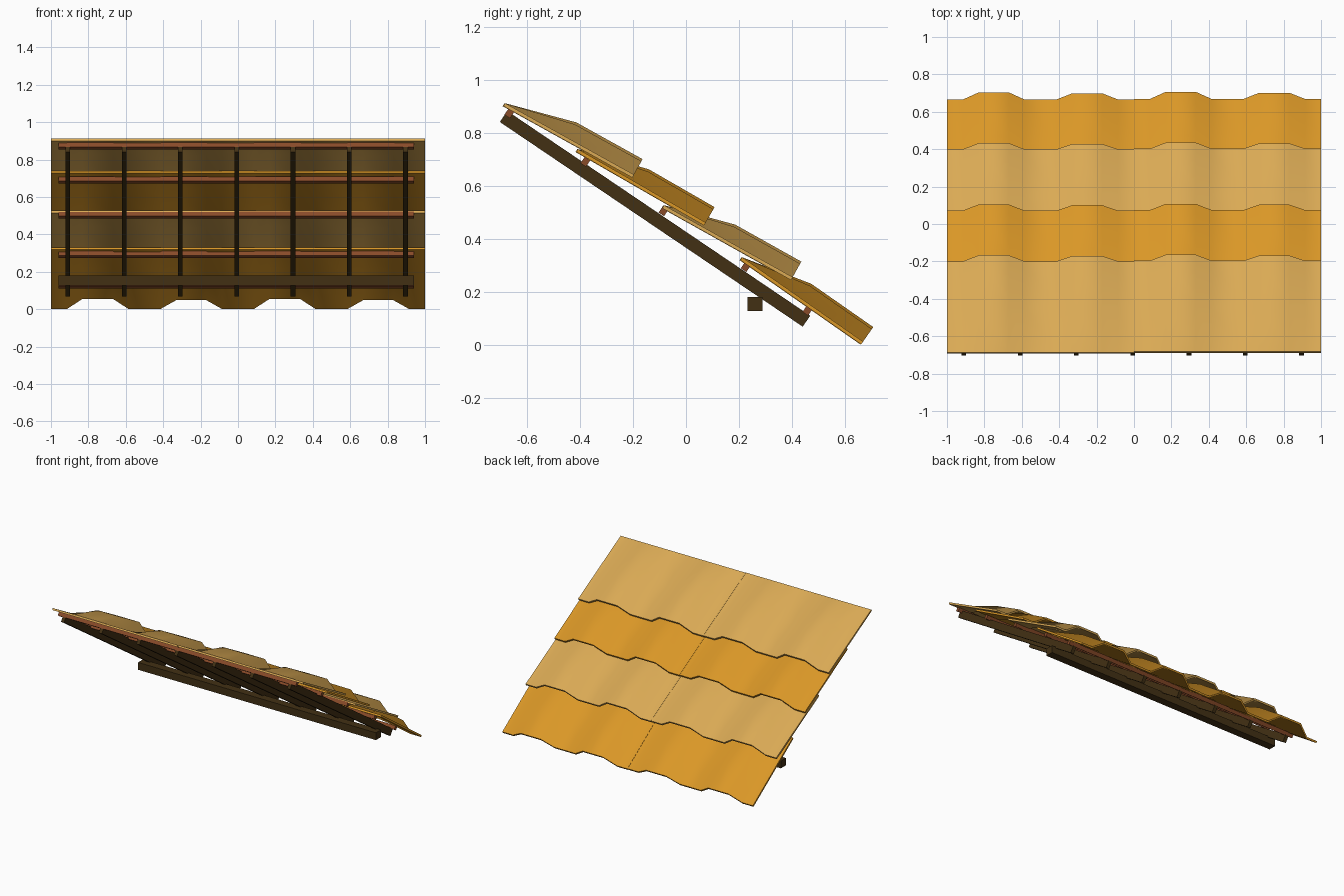
import bpy
import bmesh
from math import radians
from mathutils import Matrix

cube = bpy.data.objects.get("Cube")
if cube:
    bpy.data.objects.remove(cube, do_unlink=True)


def material(name, rgb):
    mat = bpy.data.materials.new(name)
    mat.use_nodes = True
    mat.diffuse_color = (*rgb, 1)
    mat.node_tree.nodes["Principled BSDF"].inputs["Base Color"].default_value = (*rgb, 1)
    return mat


TAN = material("tan tile", (0.70, 0.40, 0.09))
ORANGE = material("orange tile", (0.70, 0.31, 0.02))
DARK = material("dark timber", (0.055, 0.03, 0.007))
RED = material("red brown timber", (0.25, 0.07, 0.022))


def add_object(name, bm, mat, location, slope):
    bmesh.ops.recalc_face_normals(bm, faces=bm.faces)
    mesh = bpy.data.meshes.new(name)
    bm.to_mesh(mesh)
    bm.free()
    mesh.materials.append(mat)
    obj = bpy.data.objects.new(name, mesh)
    obj.location = location
    obj.rotation_euler.x = -radians(slope)
    bpy.context.collection.objects.link(obj)
    return obj


def box(name, mat, location, size, slope=0):
    bm = bmesh.new()
    bmesh.ops.create_cube(bm, size=1, matrix=Matrix.Diagonal((*size, 1)))
    return add_object(name, bm, mat, location, slope)


# Corrugated sheet: flat at its upper edge, two crests rising to full height
LENGTH, THICK = 0.556, 0.013
CRESTS = (0.067, 0.058)
STATIONS = ((0, 0), (0.27, 1), (LENGTH, 1))


def tile_sheet(name, mat, location, slope):
    profile = [(0, 0)]
    for i, height in enumerate(CRESTS):
        for x, rise in ((0.085, 0), (0.17, 1), (0.33, 1), (0.415, 0)):
            profile.append((x + i / 2, rise * height))
    profile.append((1, 0))
    bm = bmesh.new()
    rings = []
    for along, rise in STATIONS:
        under = [bm.verts.new((x, along, z * rise)) for x, z in profile]
        over = [bm.verts.new((x, along, z * rise + THICK)) for x, z in profile]
        rings.append(under + over[::-1])
    count = len(rings[0])
    for a, b in zip(rings, rings[1:]):
        for i in range(count):
            j = (i + 1) % count
            bm.faces.new((a[i], a[j], b[j], b[i]))
    for ring in (rings[0], rings[-1]):
        for i in range(len(profile) - 1):
            bm.faces.new((ring[i], ring[i + 1], ring[-2 - i], ring[-1 - i]))
    obj = add_object(name, bm, mat, location, slope)
    bpy.ops.object.select_all(action="DESELECT")
    obj.select_set(True)
    bpy.context.view_layer.objects.active = obj
    bpy.ops.object.shade_smooth_by_angle(angle=radians(50))


# Four overlapping rows of two sheets: y, z of the upper edge and slope
rows = ((-0.692, 0.90, 29.0), (-0.417, 0.727, 29.9),
        (-0.092, 0.515, 29.2), (0.202, 0.319, 34.9))
for r, (y, z, slope) in enumerate(rows):
    for side, x, nudge in (("right", -1, 0), ("left", 0, 0.003)):
        tile_sheet(f"tile_sheet_{r + 1}_{side}", ORANGE if r % 2 else TAN,
                   (x, y + nudge, z), slope)

# Sloping rafters
SLOPE = 34.05
for i in range(7):
    box(f"rafter_{i + 1}", DARK, (-0.91 + i * 0.301, -0.117, 0.475),
        (0.025, 1.38, 0.05), SLOPE)

# Battens across the rafters
battens = ((-0.667, 0.873), (-0.38, 0.69), (-0.085, 0.504), (0.225, 0.293), (0.458, 0.128))
for i, (y, z) in enumerate(battens):
    box(f"batten_{i + 1}", RED, (-0.01, y, z), (1.9, 0.025, 0.028), SLOPE)

# Level beam carrying the rafters near the eave
box("support_beam", DARK, (-0.01, 0.26, 0.153), (1.9, 0.057, 0.053))
